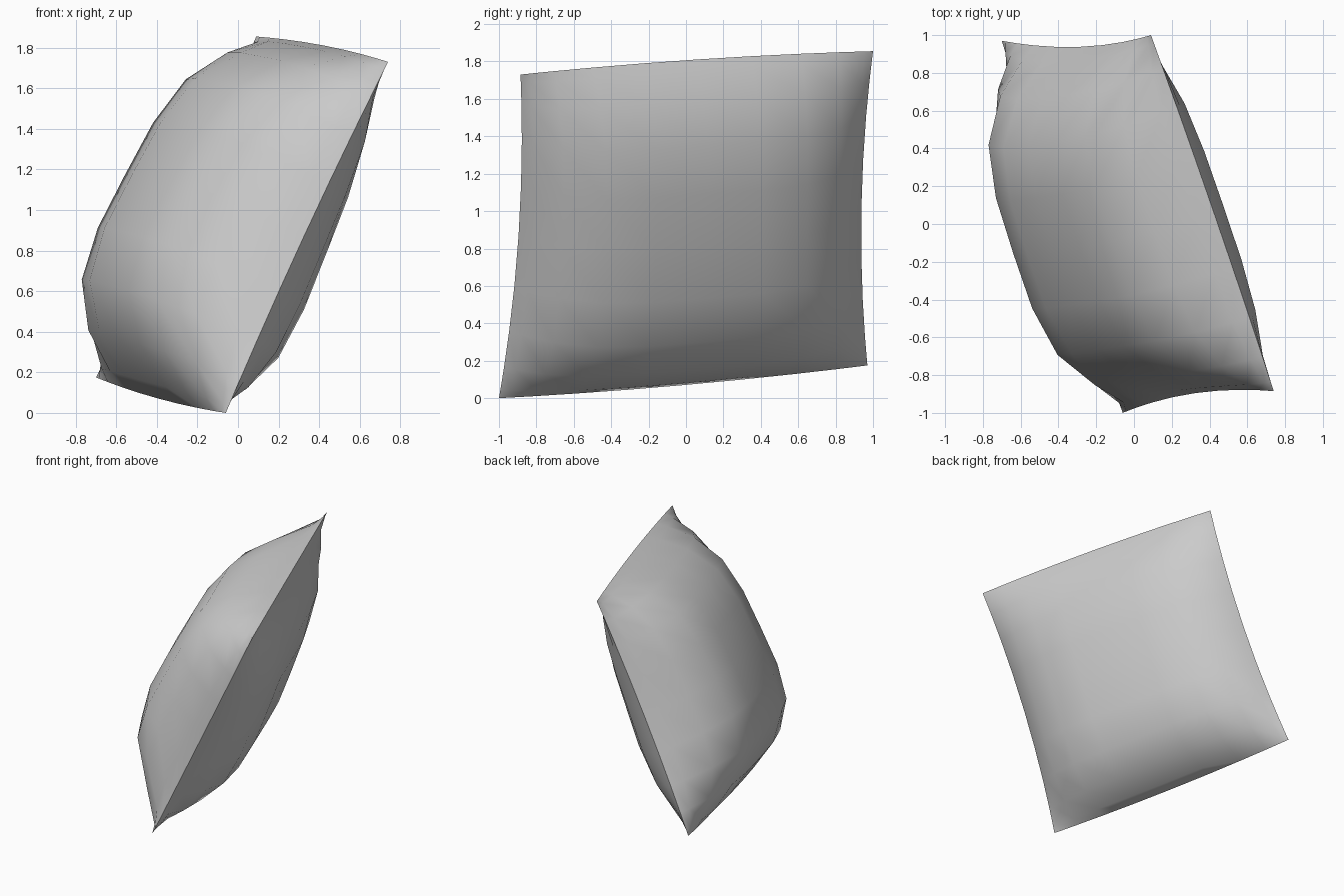
import bpy, bmesh, math
from mathutils import Vector

if "Cube" in bpy.data.objects:
    bpy.data.objects.remove(bpy.data.objects["Cube"])

# Four seam corners of the tilted cushion
A = Vector((-0.06, -1.00, 0.00))
B = Vector((0.74, -0.885, 1.73))
C = Vector((0.09, 1.00, 1.855))
D = Vector((-0.70, 0.97, 0.175))
U = ((B - A) + (C - D)).normalized()
V = ((D - A) + (C - B)).normalized()
N = U.cross(V).normalized()
SEG = 10


def seam_point(u, v):
    """Point on the seam sheet, with the sides drawn in between corners."""
    a, b = (u + 1) / 2, (v + 1) / 2
    p = A.lerp(B, a).lerp(D.lerp(C, a), b)
    p -= V * 0.05 * v * (1 - u * u)
    p += U * 0.02 * u * (1 - v * v)
    return p


def puff(u, v, height, skew):
    """Stuffing height: broad plateau falling off to the seam."""
    return height * (1 - u ** 4) * (1 - v ** 4) * (1 - skew * u)


bm = bmesh.new()
# Rows are closer together near the seam
ts = [math.sin(math.pi / 2 * (2 * i / SEG - 1)) for i in range(SEG + 1)]

# Front panel is fuller than the back panel
for side, height, skew in ((1, 0.525, 0.10), (-1, 0.315, 0.22)):
    rows = [[bm.verts.new(seam_point(u, v) + N * side * puff(u, v, height, skew))
             for v in ts] for u in ts]
    for i in range(SEG):
        for j in range(SEG):
            quad = [rows[i][j], rows[i + 1][j], rows[i + 1][j + 1], rows[i][j + 1]]
            bm.faces.new(quad if side > 0 else quad[::-1])

# Sew the panels together along the seam
bmesh.ops.remove_doubles(bm, verts=bm.verts, dist=0.0005)
bmesh.ops.recalc_face_normals(bm, faces=bm.faces)

mesh = bpy.data.meshes.new("cushion")
bm.to_mesh(mesh)
bm.free()
cushion = bpy.data.objects.new("cushion", mesh)
bpy.context.collection.objects.link(cushion)
bpy.context.view_layer.objects.active = cushion
cushion.select_set(True)
bpy.ops.object.shade_smooth_by_angle(angle=math.radians(60))
